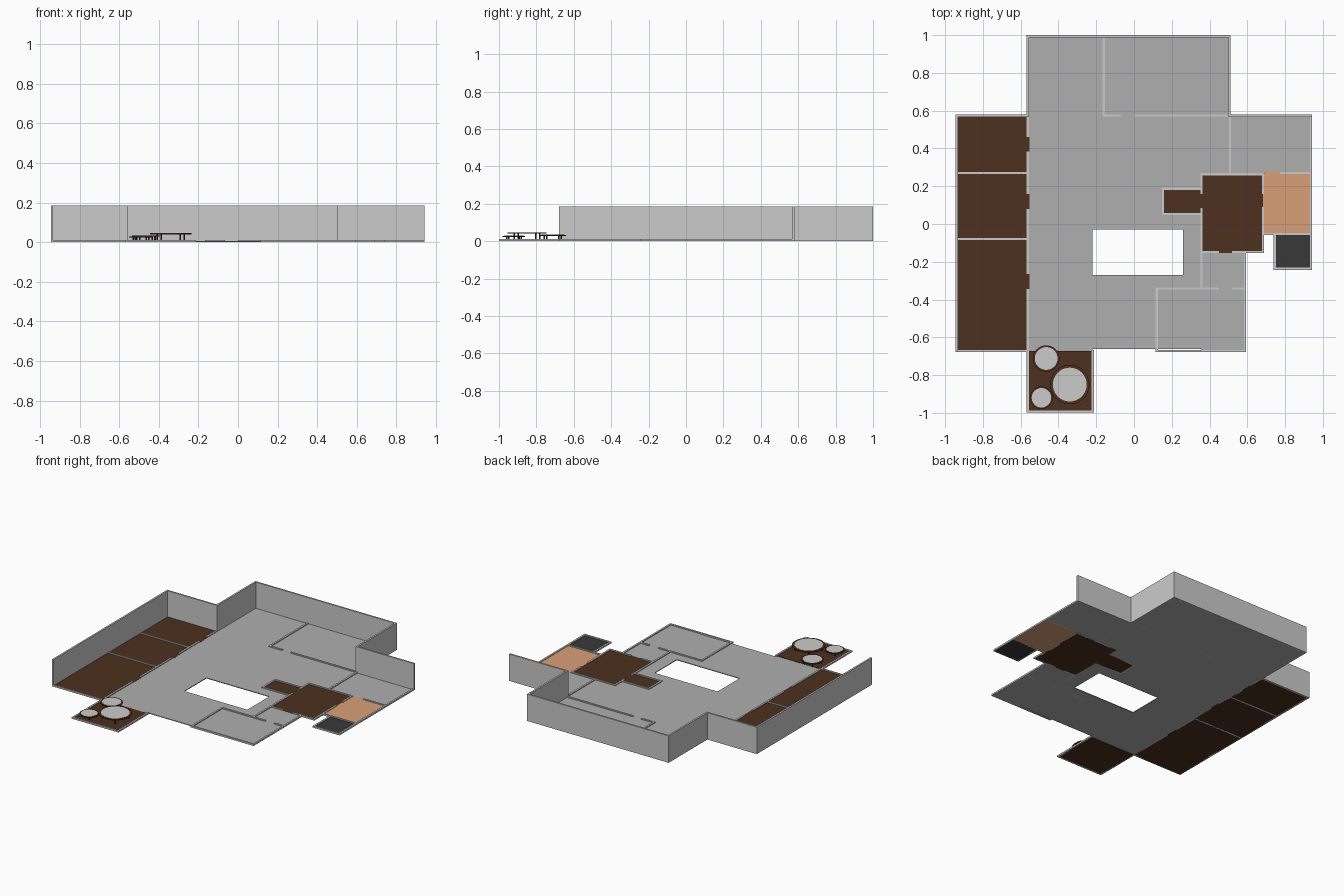
import bpy, bmesh, math

if "Cube" in bpy.data.objects:
    bpy.data.objects.remove(bpy.data.objects["Cube"])


def material(name, rgb):
    m = bpy.data.materials.new(name)
    m.diffuse_color = (*rgb, 1)
    m.use_nodes = True
    m.node_tree.nodes["Principled BSDF"].inputs["Base Color"].default_value = m.diffuse_color
    return m


WOOD = material("dark_wood", (0.075, 0.03, 0.013))
TAN = material("tan_tile", (0.70, 0.35, 0.19))
BLACK = material("black_tile", (0.04, 0.04, 0.04))
STONE = material("grey_floor", (0.43, 0.43, 0.43))
T = 0.006          # half wall thickness
FLOOR = 0.005      # floor thickness
LOW, TALL = 0.011, 0.185


def finish(name, bm, mat=None):
    me = bpy.data.meshes.new(name)
    bm.normal_update()
    bm.to_mesh(me)
    bm.free()
    ob = bpy.data.objects.new(name, me)
    bpy.context.collection.objects.link(ob)
    if mat:
        me.materials.append(mat)
    return ob


def slab(name, rects, z0, z1, mat=None):
    """Union of rectangles (x0, y0, x1, y1), extruded to a clean solid."""
    xs = sorted({round(v, 4) for r in rects for v in (r[0], r[2])})
    ys = sorted({round(v, 4) for r in rects for v in (r[1], r[3])})
    bm = bmesh.new()
    vs = {}

    def vert(i, j):
        if (i, j) not in vs:
            vs[i, j] = bm.verts.new((xs[i], ys[j], z0))
        return vs[i, j]

    for i in range(len(xs) - 1):
        for j in range(len(ys) - 1):
            cx, cy = (xs[i] + xs[i + 1]) / 2, (ys[j] + ys[j + 1]) / 2
            if any(a < cx < c and b < cy < d for a, b, c, d in rects):
                bm.faces.new([vert(i, j), vert(i + 1, j), vert(i + 1, j + 1), vert(i, j + 1)])
    bottom = bm.faces[:]
    ext = bmesh.ops.extrude_face_region(bm, geom=bottom, use_keep_orig=True)
    top = [g for g in ext["geom"] if isinstance(g, bmesh.types.BMVert)]
    bmesh.ops.translate(bm, verts=top, vec=(0, 0, z1 - z0))
    bmesh.ops.recalc_face_normals(bm, faces=bm.faces[:])
    return finish(name, bm, mat)


def along_x(y, *spans):
    return [(a - T, y - T, b + T, y + T) for a, b in spans]


def along_y(x, *spans):
    return [(x - T, a - T, x + T, b + T) for a, b in spans]


# main floor around the open courtyard
slab("main_floor", [
    (-0.56, -0.67, -0.22, 0.994), (-0.22, -0.03, 0.153, 0.994),
    (0.153, -0.03, 0.26, 0.053), (0.153, 0.187, 0.357, 0.994),
    (0.357, 0.263, 0.505, 0.994), (0.505, 0.27, 0.937, 0.573),
    (0.26, -0.662, 0.357, 0.053), (-0.22, -0.662, 0.26, -0.27),
    (0.357, -0.67, 0.588, -0.15)], 0, FLOOR, STONE)

# coloured room floors
slab("side_room_floor", [(-0.939, -0.672, -0.562, 0.573)]
     + [(-0.562, a, -0.553, b) for a, b in ((0.385, 0.46), (0.08, 0.16), (-0.345, -0.265))],
     0, FLOOR + 0.001, WOOD)
slab("deck_floor", [(-0.562, -0.993, -0.218, -0.672)], 0, FLOOR + 0.001, WOOD)
slab("central_room_floor", [(0.357, -0.145, 0.683, 0.263), (0.153, 0.053, 0.357, 0.187),
                            (0.45, -0.154, 0.52, -0.145)], 0, FLOOR + 0.001, WOOD)
slab("tan_room_floor", [(0.684, -0.053, 0.937, 0.268), (0.69, 0.262, 0.77, 0.278)],
     0, FLOOR + 0.001, TAN)
slab("dark_room_floor", [(0.745, -0.237, 0.937, -0.053)], 0, FLOOR + 0.001, BLACK)

# low partition walls with door gaps
g = 2 * T
slab("low_walls",
     along_x(0.27, (-0.939, -0.562), (0.775, 0.937))
     + along_x(-0.08, (-0.939, -0.562))
     + along_x(-0.672, (-0.939, -0.562), (0.12, 0.588))
     + along_y(-0.562, (-0.993, -0.351), (-0.259, 0.074), (0.166, 0.379), (0.466, 0.573))
     + along_x(-0.993, (-0.562, -0.218)) + along_y(-0.218, (-0.993, -0.672))
     + along_y(-0.16, (0.575, 0.98))
     + along_x(0.575, (-0.16, -0.071), (0.006, 0.498))
     + along_y(0.508, (0.265, 0.565))
     + along_y(0.937, (-0.237, 0.565))
     + along_x(0.263, (0.357, 0.683))
     + along_y(0.357, (-0.342, 0.08), (0.165, 0.263))
     + along_x(-0.148, (0.357, 0.444), (0.526, 0.683))
     + along_y(0.683, (-0.148, 0.084), (0.166, 0.263))
     + along_x(0.187, (0.153, 0.357)) + along_x(0.053, (0.153, 0.357))
     + along_y(0.153, (0.053, 0.187))
     + along_x(-0.053, (0.683, 0.937)) + along_y(0.745, (-0.237, -0.053))
     + along_x(-0.237, (0.745, 0.937))
     + along_x(-0.342, (0.12, 0.444), (0.526, 0.588))
     + along_y(0.588, (-0.672, -0.148)) + along_y(0.12, (-0.672, -0.342)),
     0, LOW)

# tall outer walls on the left and back
slab("tall_walls",
     along_y(-0.939, (-0.672, 0.573)) + along_x(0.573, (-0.939, -0.562), (0.506, 0.937))
     + along_y(-0.562, (0.573, 0.994)) + along_x(0.994, (-0.562, 0.506))
     + along_y(0.506, (0.573, 0.994)), 0, TALL)


def cylinder(name, x, y, z0, z1, r, n, mat=None):
    bm = bmesh.new()
    bmesh.ops.create_cone(bm, cap_ends=True, segments=n, radius1=r, radius2=r, depth=z1 - z0)
    bmesh.ops.translate(bm, verts=bm.verts[:], vec=(x, y, (z0 + z1) / 2))
    return finish(name, bm, mat)


# round deck tables: wooden ring and legs, grey top
for x, y, r, h in ((-0.34, -0.85, 0.104, 0.046), (-0.465, -0.712, 0.07, 0.034),
                   (-0.49, -0.92, 0.06, 0.029)):
    cylinder("table_rim", x, y, h - 0.006, h, r, 40, WOOD)
    cylinder("table_top", x, y, h - 0.001, h + 0.001, r * 0.86, 40)
    for k in range(4):
        a = math.radians(35 + 90 * k)
        cylinder("table_leg", x + r * 0.8 * math.cos(a), y + r * 0.8 * math.sin(a),
                 FLOOR, h - 0.005, 0.004, 8, WOOD)
